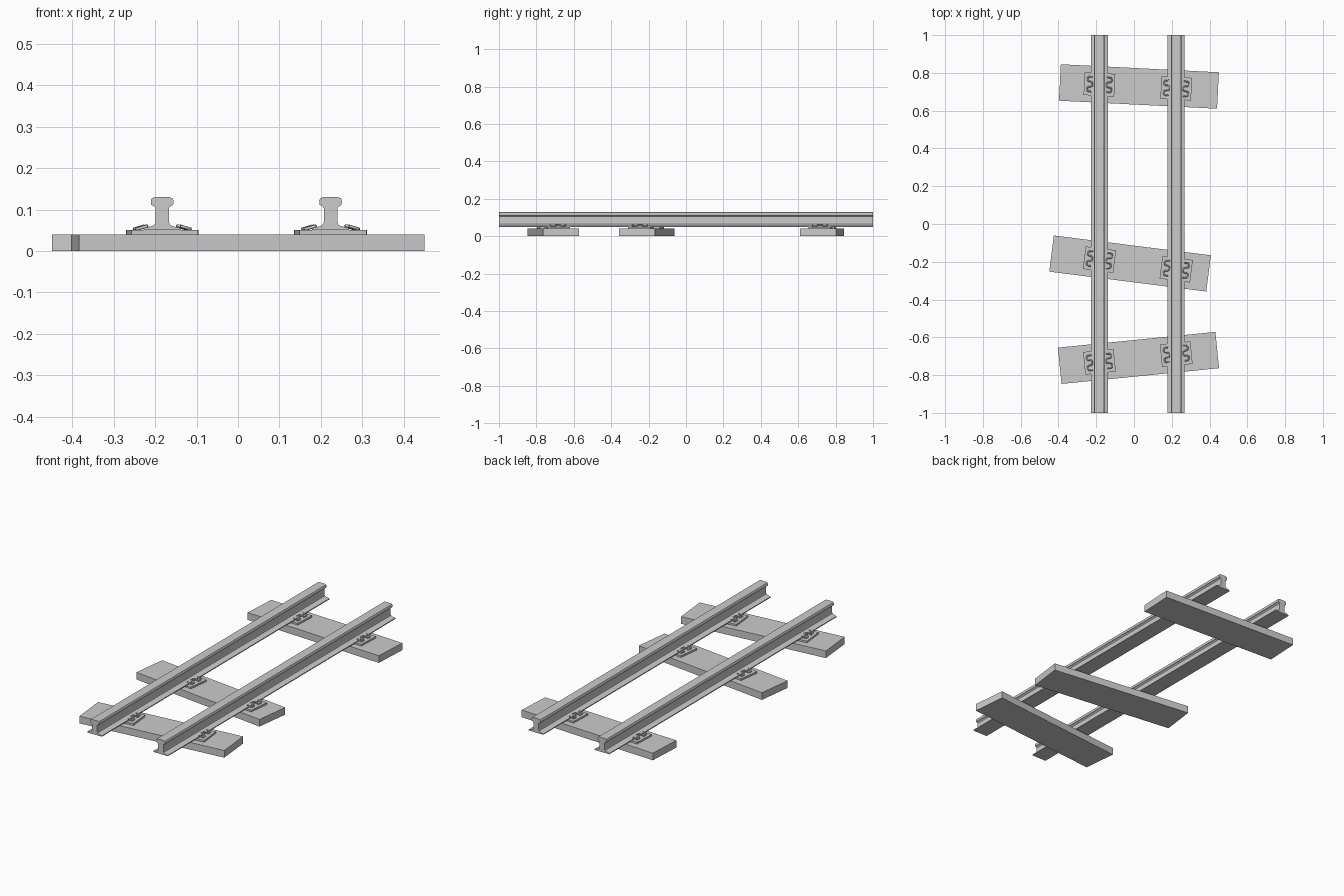
import bpy, bmesh, math
from mathutils import Matrix, Vector

if "Cube" in bpy.data.objects:
    bpy.data.objects.remove(bpy.data.objects["Cube"])

RAIL_X = (-0.183, 0.2235)
# centre x, centre y, turn in degrees
SLEEPERS = ((0.026, 0.728, -2.9), (-0.021, -0.209, -7.2), (0.0235, -0.709, 5.7))


def box(name, size, loc, angle):
    bm = bmesh.new()
    bmesh.ops.create_cube(bm, size=1, matrix=Matrix.Diagonal((*size, 1)))
    me = bpy.data.meshes.new(name)
    bm.to_mesh(me)
    bm.free()
    ob = bpy.data.objects.new(name, me)
    ob.location = loc
    ob.rotation_euler.z = angle
    bpy.context.collection.objects.link(ob)
    return ob


def rail(x):
    # half cross-section from foot to head, mirrored
    half = [(0.045, 0.050), (0.045, 0.055), (0.024, 0.060), (0.018, 0.064),
            (0.0165, 0.070), (0.0165, 0.104), (0.020, 0.108), (0.0265, 0.111),
            (0.0275, 0.121), (0.025, 0.127), (0.018, 0.130)]
    outline = half + [(-a, z) for a, z in reversed(half)]
    bm = bmesh.new()
    face = bm.faces.new([bm.verts.new((a, -1, z)) for a, z in outline])
    out = bmesh.ops.extrude_face_region(bm, geom=[face])
    bmesh.ops.translate(bm, vec=(0, 2, 0),
                        verts=[v for v in out["geom"] if isinstance(v, bmesh.types.BMVert)])
    bmesh.ops.recalc_face_normals(bm, faces=bm.faces)
    me = bpy.data.meshes.new("rail")
    bm.to_mesh(me)
    bm.free()
    ob = bpy.data.objects.new("rail", me)
    ob.location.x = x
    bpy.context.collection.objects.link(ob)


def clip(loc, angle, side):
    # W-shaped spring clip: centre and tips press on the foot, loops sit on the plate
    half = [(0.038, 0.009, 0.060), (0.046, 0.013, 0.059), (0.060, 0.015, 0.054),
            (0.064, 0.019, 0.053), (0.064, 0.033, 0.053), (0.060, 0.038, 0.054),
            (0.040, 0.040, 0.060)]
    path = [(u, -v, z) for u, v, z in reversed(half)] + half
    cu = bpy.data.curves.new("rail_clip", 'CURVE')
    cu.dimensions = '3D'
    cu.bevel_depth = 0.004
    cu.bevel_resolution = 1
    cu.use_fill_caps = True
    sp = cu.splines.new('POLY')
    sp.points.add(len(path) - 1)
    for p, (u, v, z) in zip(sp.points, path):
        p.co = (side * u, side * v, z, 1)
    ob = bpy.data.objects.new("rail_clip", cu)
    ob.location = loc
    ob.rotation_euler.z = angle
    bpy.context.collection.objects.link(ob)


# two rails
for x in RAIL_X:
    rail(x)

# crooked sleepers, each with a plate and two clips under each rail
for sx, sy, deg in SLEEPERS:
    ang = math.radians(deg)
    box("sleeper", (0.838, 0.193, 0.04), (sx, sy, 0.02), ang)
    for x in RAIL_X:
        y = sy + (x - sx) * math.tan(ang)
        box("base_plate", (0.162, 0.12, 0.01), (x, y, 0.045), ang)
        for side in (-1, 1):
            clip((x, y, 0), ang, side)
